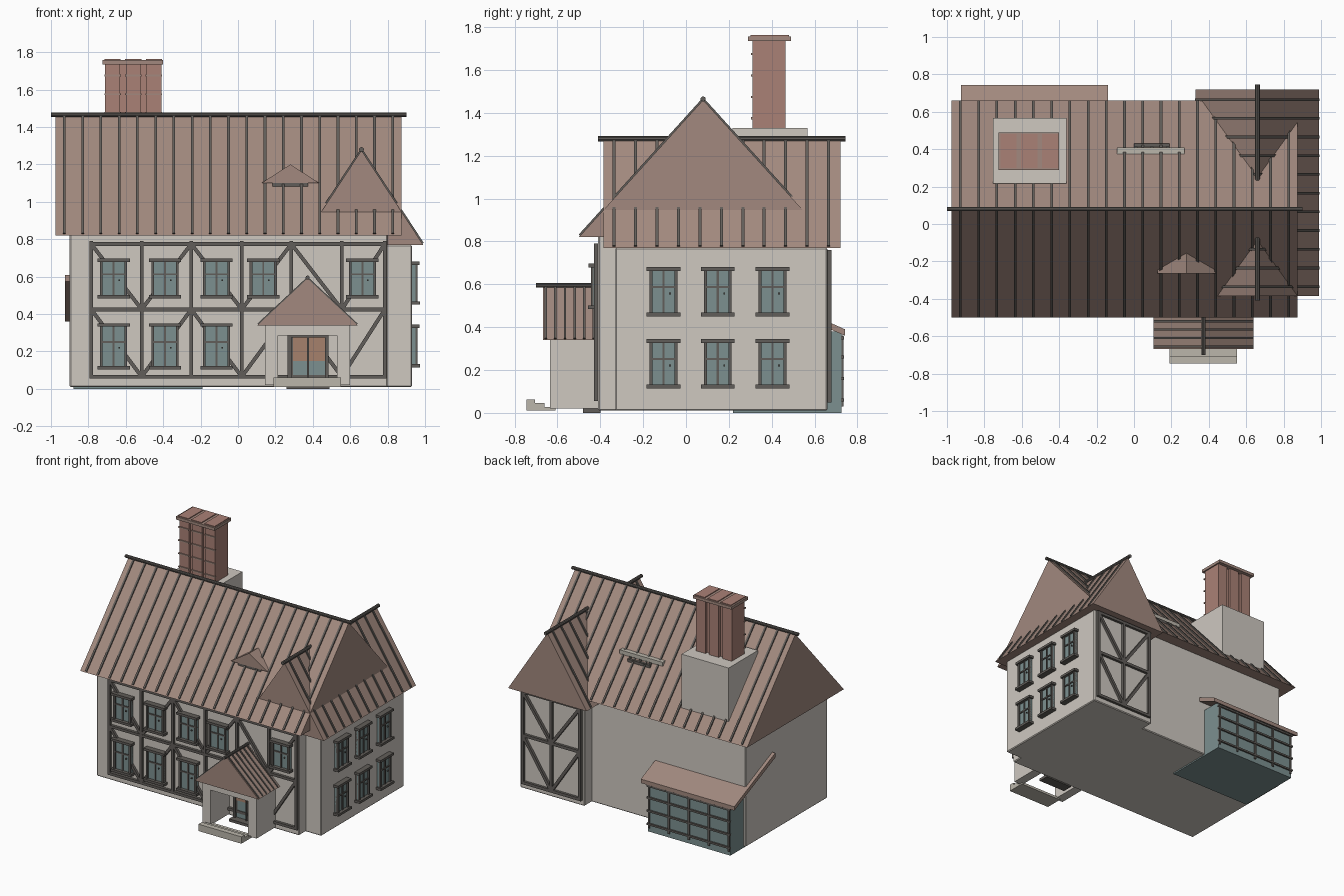
import bpy, bmesh, math
from mathutils import Matrix, Vector

if "Cube" in bpy.data.objects:
    bpy.data.objects.remove(bpy.data.objects["Cube"])


def material(name, r, g, b):
    m = bpy.data.materials.new(name)
    m.diffuse_color = (r, g, b, 1)
    m.use_nodes = True
    m.node_tree.nodes["Principled BSDF"].inputs["Base Color"].default_value = m.diffuse_color
    return m


WALL = material("plaster", .62, .58, .53)
ROOF = material("roof_tile", .36, .25, .21)
WOOD = material("dark_timber", .12, .11, .10)
BRICK = material("brick", .40, .22, .18)
GLASS = material("glass", .20, .28, .28)
STONE = material("stone", .50, .47, .41)
DOOR = material("door_wood", .38, .22, .15)


def finish(name, bm, mat, mx=None):
    if mx:
        bm.transform(mx)
    bmesh.ops.recalc_face_normals(bm, faces=bm.faces)
    me = bpy.data.meshes.new(name)
    bm.to_mesh(me)
    bm.free()
    me.materials.append(mat)
    ob = bpy.data.objects.new(name, me)
    bpy.context.collection.objects.link(ob)
    return ob


def boxes(name, mat, items, mx=None, bevel=0):
    """Items are (x0, x1, y0, y1, z0, z1)."""
    bm = bmesh.new()
    for x0, x1, y0, y1, z0, z1 in items:
        m = Matrix.Translation(((x0 + x1) / 2, (y0 + y1) / 2, (z0 + z1) / 2)) @ \
            Matrix.Diagonal((x1 - x0, y1 - y0, z1 - z0, 1))
        bmesh.ops.create_cube(bm, size=1, matrix=m)
    if bevel:
        bmesh.ops.bevel(bm, geom=bm.edges[:], offset=bevel, segments=1, affect='EDGES')
    return finish(name, bm, mat, mx)


def prism(name, mat, pts, lo, hi, axis):
    """Extrude a 2D profile along x (profile y,z) or y (profile x,z)."""
    bm = bmesh.new()
    place = (lambda a, b, t: (t, a, b)) if axis == 'x' else (lambda a, b, t: (a, t, b))
    f = bm.faces.new([bm.verts.new(place(a, b, lo)) for a, b in pts])
    r = bmesh.ops.extrude_face_region(bm, geom=[f])
    verts = [v for v in r["geom"] if isinstance(v, bmesh.types.BMVert)]
    bmesh.ops.translate(bm, verts=verts, vec=Vector(place(0, 0, hi - lo)))
    return finish(name, bm, mat)


def beams(name, mat, segs, w=.02, sides=4, depth=None):
    """Straight bars between point pairs."""
    bm = bmesh.new()
    for p, q in segs:
        p, q = Vector(p), Vector(q)
        d = q - p
        m = Matrix.Translation((p + q) / 2) @ d.to_track_quat('Z', 'Y').to_matrix().to_4x4()
        if sides == 4:
            bmesh.ops.create_cube(bm, size=1, matrix=m @ Matrix.Diagonal((w, w, d.length, 1)))
        else:
            bmesh.ops.create_cone(bm, cap_ends=True, segments=sides, radius1=w / 2,
                                  radius2=w / 2, depth=d.length, matrix=m)
    return finish(name, bm, mat)


# Walls
boxes("main_walls", WALL, [(-.90, .80, -.41, .57, .01, .83)], bevel=.006)
boxes("wing_walls", WALL, [(.39, .93, -.33, .66, .01, .77)], bevel=.006)

# Main roof with battens and ridge pole
prism("main_roof", ROOF, [(-.50, .82), (.08, 1.46), (.66, .82)], -.975, .875, 'x')
segs = []
for i in range(19):
    x = -.928 + i * .0975
    segs += [((x, s * .575 + .08, .828), (x, .08, 1.462)) for s in (-1, 1)]
beams("main_roof_battens", WOOD, segs, .014)
beams("main_ridge_pole", WOOD, [((-1, .08, 1.465), (.90, .08, 1.465))], .024, 10)

# Cross wing roof
prism("wing_roof", ROOF, [(.33, .77), (.66, 1.275), (.99, .77)], -.385, .72, 'y')
segs = []
for i in range(11):
    y = -.335 + i * .1
    segs += [((.66 + s * .327, y, .777), (.66, y, 1.277)) for s in (-1, 1)]
beams("wing_roof_battens", WOOD, segs, .014)
beams("wing_ridge_pole", WOOD, [((.66, -.41, 1.28), (.66, .745, 1.28))], .026, 10)

# Small front dormer and back roof window
prism("front_dormer_roof", ROOF, [(.125, 1.10), (.28, 1.20), (.435, 1.10)], -.265, -.10, 'y')
boxes("front_dormer_window", WOOD, [(.185, .375, -.262, -.15, 1.08, 1.10)])
boxes("back_dormer_hood", STONE, [(-.09, .27, .375, .41, 1.105, 1.135)])
boxes("back_dormer_window", WOOD, [(0, .19, .36, .43, 1.07, 1.095)]
      + [(x, x + .02, .36, .415, 1.08, 1.108) for x in (0, .085, .17)])

# Chimney
boxes("chimney_base", WALL, [(-.755, -.36, .217, .567, .82, 1.33)])
stacks = [-.71, -.60, -.49]
boxes("chimney_stacks", BRICK, [(x, x + .08, .31, .465, 1.32, 1.74) for x in stacks])
boxes("chimney_core", BRICK, [(-.68, -.44, .33, .445, 1.32, 1.74)])
boxes("chimney_cap", ROOF, [(-.725, -.40, .29, .49, 1.735, 1.757)])
boxes("chimney_cap_tops", BRICK, [(x - .003, x + .083, .30, .48, 1.75, 1.763) for x in stacks])
boxes("chimney_bands", ROOF, [(x - .004, x + .084, .303, .316, z, z + .01)
                              for x in stacks for z in (1.37, 1.47, 1.57, 1.67)])

# Front timber frame
y = -.42
posts = [-.785, -.515, -.25, .02, .285, .555, .785]
segs = [((x, y, .055), (x, y, .79)) for x in posts]
segs += [((-.795, y, z), (.795, y, z)) for z in (.065, .425, .775)]
for i in range(6):
    for lo, hi in ((.065, .425), (.425, .775)):
        a, b = (hi, lo) if i % 2 == 0 else (lo, hi)
        segs.append(((posts[i], y + .002, a), (posts[i + 1], y + .002, b)))
beams("front_timber_frame", WOOD, segs, .02)

# Wing back timber frame
y = .668
segs = [((x, y, .05), (x, y, .76)) for x in (.42, .66, .90)]
segs += [((.41, y, z), (.91, y, z)) for z in (.06, .42, .75)]
for s in (-1, 1):
    segs += [((.66 + s * .24, y, .75), (.66, y, .42)),
             ((.66, y, .06), (.66 + s * .24, y, .42))]
beams("back_timber_frame", WOOD, segs, .022)


# Windows, built facing -y and then placed
def window(name, mx, h, w=.145):
    a, b = w / 2, h / 2
    boxes(name + "_glass", GLASS, [(-a, a, -.02, .01, -b, b)], mx)
    boxes(name + "_frame", WOOD, [
        (-a, -a + .014, -.032, 0, -b, b), (a - .014, a, -.032, 0, -b, b),
        (-a - .014, a + .014, -.042, 0, b - .012, b + .006),
        (-a - .014, a + .014, -.046, 0, -b - .006, -b + .012),
        (-.005, .005, -.027, 0, -b, b), (-a, a, -.027, 0, .018, .028),
        (.026, .034, -.03, 0, -.012, -.004)], mx)


upper, lower = [-.665, -.39, -.115, .135, .665], [-.665, -.39, -.115]
for xs, z, h, row in ((upper, .59, .20, "upper"), (lower, .227, .235, "lower")):
    for i, x in enumerate(xs):
        window(f"front_{row}_window_{i}", Matrix.Translation((x, -.412, z)), h)
turn = Matrix.Rotation(math.pi / 2, 4, 'Z')
for z, row in ((.565, "upper"), (.229, "lower")):
    for i, y in enumerate((-.105, .148, .404)):
        window(f"side_{row}_window_{i}", Matrix.Translation((.928, y, z)) @ turn, .218, .13)

# Porch
boxes("porch_walls", WALL, [(.145, .215, -.635, -.40, .02, .345),
                            (.53, .60, -.635, -.40, .02, .345),
                            (.215, .53, -.635, -.60, .285, .345)])
prism("porch_roof", ROOF, [(.105, .34), (.372, .59), (.64, .34)], -.668, -.40, 'y')
segs = []
for i in range(6):
    y = -.655 + i * .045
    segs += [((.372 + s * .264, y, .345), (.372, y, .592)) for s in (-1, 1)]
beams("porch_roof_battens", WOOD, segs, .011)
beams("porch_ridge_pole", WOOD, [((.372, -.70, .595), (.372, -.40, .595))], .022, 10)
prism("porch_step", STONE, [(-.745, .01), (-.745, .062), (-.705, .062), (-.705, .045),
                            (-.66, .045), (-.66, .028), (-.61, .028), (-.61, .01)], .19, .55, 'x')

# Front door
boxes("door_sill", WOOD, [(.26, .49, -.48, -.40, 0, .02)])
boxes("door_frame", WOOD, [(.265, .285, -.44, -.40, .01, .29), (.465, .485, -.44, -.40, .01, .29),
                           (.265, .485, -.44, -.40, .275, .29), (.37, .38, -.44, -.40, .01, .29)])
boxes("door_leaves", DOOR, [(.285, .37, -.43, -.40, .15, .275), (.38, .465, -.43, -.40, .15, .275)])
boxes("door_lower_panels", GLASS, [(.285, .37, -.425, -.40, .02, .15),
                                   (.38, .465, -.425, -.40, .02, .15)])

# Back bay with lean-to roof
boxes("bay_glazing", GLASS, [(-.88, -.19, .22, .725, 0, .38)])
xs = [-.87 + i * .1675 for i in range(5)]
beams("bay_glazing_bars", WOOD, [((x, .727, .03), (x, .727, .36)) for x in xs]
      + [((-.885, .73, z), (-.185, .73, z)) for z in (.06, .16, .26, .35)], .014)
prism("bay_roof", ROOF, [(.25, .61), (.742, .39), (.742, .36), (.25, .575)], -.925, -.14, 'x')
